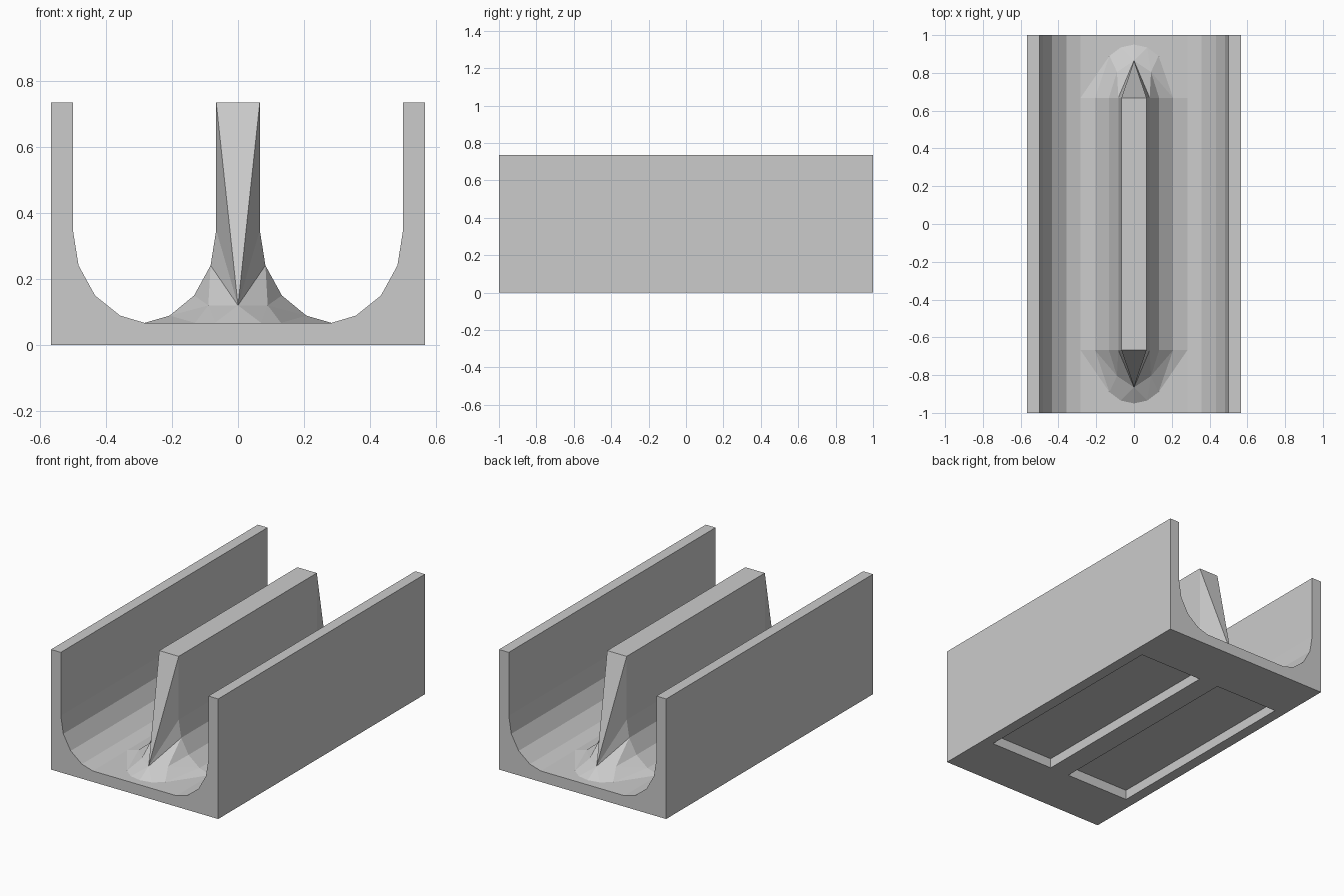
import bpy, bmesh

if "Cube" in bpy.data.objects:
    bpy.data.objects.remove(bpy.data.objects["Cube"])

LENGTH, HEIGHT, FLOOR = 1.0, 0.735, 0.067   # half length, full height, floor level
NOSE_Y = 0.668                              # where the divider starts to taper


def make_object(name, bm):
    bmesh.ops.remove_doubles(bm, verts=bm.verts, dist=1e-5)
    bmesh.ops.recalc_face_normals(bm, faces=bm.faces)
    mesh = bpy.data.meshes.new(name)
    bm.to_mesh(mesh)
    bm.free()
    obj = bpy.data.objects.new(name, mesh)
    bpy.context.collection.objects.link(obj)
    return obj


def combine(target, tool, operation):
    mod = target.modifiers.new(operation, 'BOOLEAN')
    mod.operation, mod.object, mod.solver = operation, tool, 'EXACT'
    bpy.context.view_layer.objects.active = target
    bpy.ops.object.modifier_apply(modifier=mod.name)
    bpy.data.objects.remove(tool)


# Channel: U profile extruded along y
inner = [(0.5, HEIGHT), (0.5, 0.348), (0.483, 0.241), (0.433, 0.15), (0.357, 0.089), (0.283, FLOOR)]
half = [(0.566, 0), (0.566, HEIGHT)] + inner
profile = half + [(-x, z) for x, z in reversed(half)]
bm = bmesh.new()
face = bm.faces.new([bm.verts.new((x, -LENGTH, z)) for x, z in profile])
ext = bmesh.ops.extrude_face_region(bm, geom=[face])
bmesh.ops.translate(bm, vec=(0, 2 * LENGTH, 0),
                    verts=[v for v in ext['geom'] if isinstance(v, bmesh.types.BMVert)])
channel = make_object("divided_channel", bm)

# Divider: one quarter with flared side and pointed end, mirrored in x and y
side = [(0.066, HEIGHT), (0.066, 0.348), (0.083, 0.241), (0.133, 0.15), (0.207, 0.089), (0.283, FLOOR)]
T, A, B, C, D, E = [(x, NOSE_Y, z) for x, z in side]
N, M = (0, 0.865, 0.12), (0.09, 0.805, 0.12)              # tip and shoulder
F, G, H = (0.13, 0.89, FLOOR), (0.07, 0.935, FLOOR), (0, 0.95, FLOOR)


def mid(p):
    return (p[0], 0, p[2])


def sunk(p):
    return (p[0], p[1], 0.03)


ring = [mid(E), E, F, G, H]
quarter = [(mid(p), p, q, mid(q)) for p, q in zip((T, A, B, C, D), (A, B, C, D, E))]
quarter += [((0, 0, HEIGHT), mid(T), T, (0, NOSE_Y, HEIGHT)), ((0, NOSE_Y, HEIGHT), T, N)]
quarter += [(T, A, N), (A, B, N), (B, M, N), (B, C, M), (C, D, M), (D, F, M), (D, E, F),
            (M, F, G), (M, G, N), (N, G, H)]
quarter += [(p, q, sunk(q), sunk(p)) for p, q in zip(ring, ring[1:])]
quarter += [[(0, 0, 0.03)] + [sunk(p) for p in ring]]
bm = bmesh.new()
for sx in (1, -1):
    for sy in (1, -1):
        for pts in quarter:
            bm.faces.new([bm.verts.new((sx * x, sy * y, z)) for x, y, z in pts])
combine(channel, make_object("divider", bm), 'UNION')

# Two shallow rectangular pockets under the floor
for s in (1, -1):
    bm = bmesh.new()
    bmesh.ops.create_cube(bm, size=1)
    for v in bm.verts:
        v.co = (s * 0.283 + v.co.x * 0.433, v.co.y * 1.334, v.co.z * 0.12)
    combine(channel, make_object("pocket_cutter", bm), 'DIFFERENCE')

# Merge flat neighbours so only true creases remain
bm = bmesh.new()
bm.from_mesh(channel.data)
bmesh.ops.dissolve_limit(bm, angle_limit=0.005, verts=bm.verts, edges=bm.edges)
bm.to_mesh(channel.data)
bm.free()
